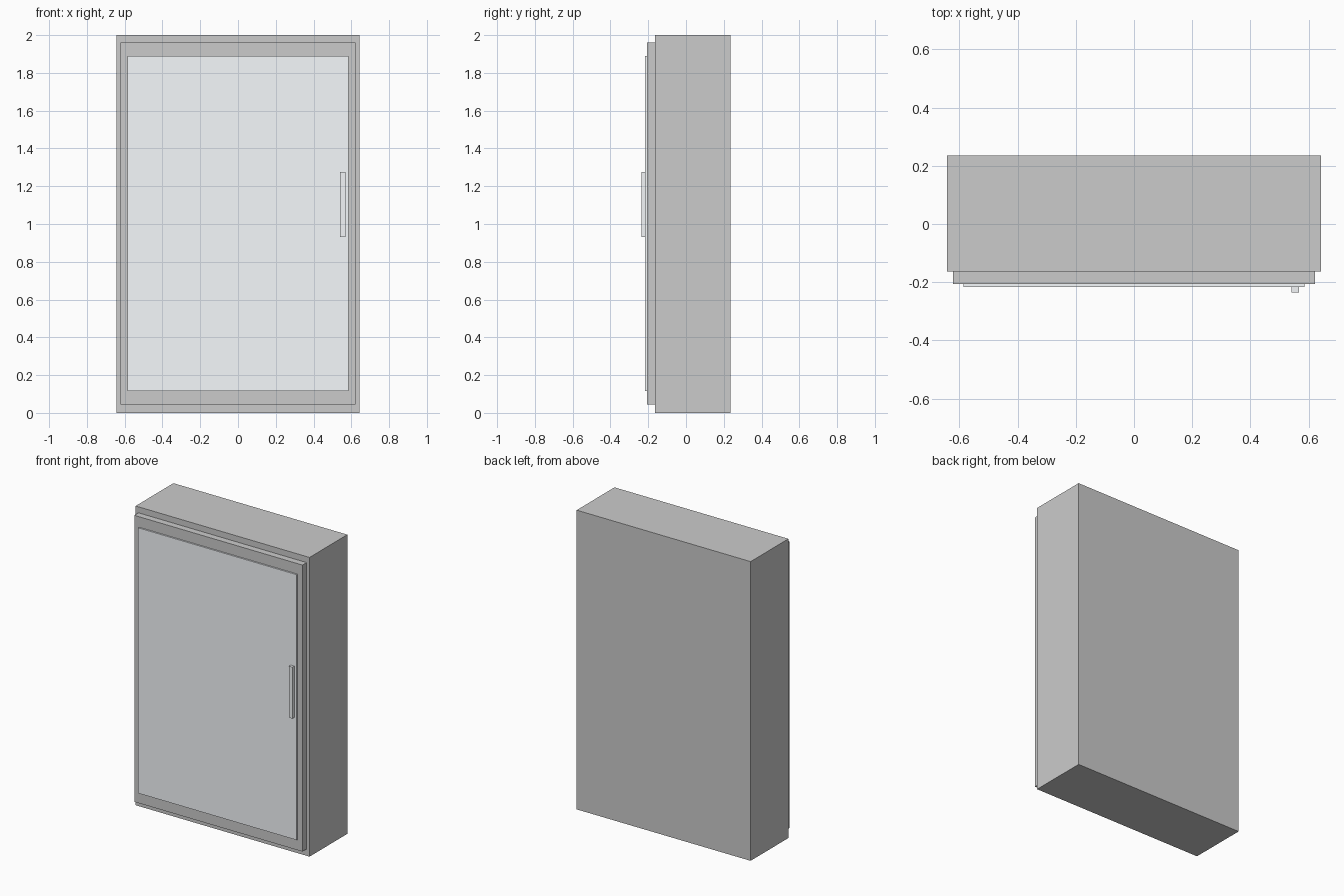
import bpy

if "Cube" in bpy.data.objects:
    bpy.data.objects.remove(bpy.data.objects["Cube"])


def material(name, rgb):
    mat = bpy.data.materials.new(name)
    mat.diffuse_color = (*rgb, 1.0)
    mat.use_nodes = True
    mat.node_tree.nodes["Principled BSDF"].inputs["Base Color"].default_value = mat.diffuse_color
    return mat


def box(name, x, y, z, mat=None):
    """Box spanning the given (min, max) ranges."""
    spans = (x, y, z)
    bpy.ops.mesh.primitive_cube_add(size=1, location=[(a + b) / 2 for a, b in spans])
    obj = bpy.context.object
    obj.name = name
    obj.scale = [b - a for a, b in spans]
    bpy.ops.object.transform_apply(location=False, rotation=False, scale=True)
    if mat:
        obj.data.materials.append(mat)
    return obj


glass = material("pale_glass", (0.92, 0.95, 0.98))
metal = material("light_metal", (0.90, 0.92, 0.94))

# Main cabinet
box("cabinet_body", (-0.643, 0.643), (-0.163, 0.236), (0.0, 2.0))

# Door slab, raised glass panel and handle stacked on the front
box("door_frame", (-0.622, 0.622), (-0.207, -0.163), (0.045, 1.96))
box("door_glass", (-0.586, 0.586), (-0.217, -0.207), (0.116, 1.89), glass)
box("door_handle", (0.541, 0.568), (-0.236, -0.217), (0.93, 1.274), metal)
